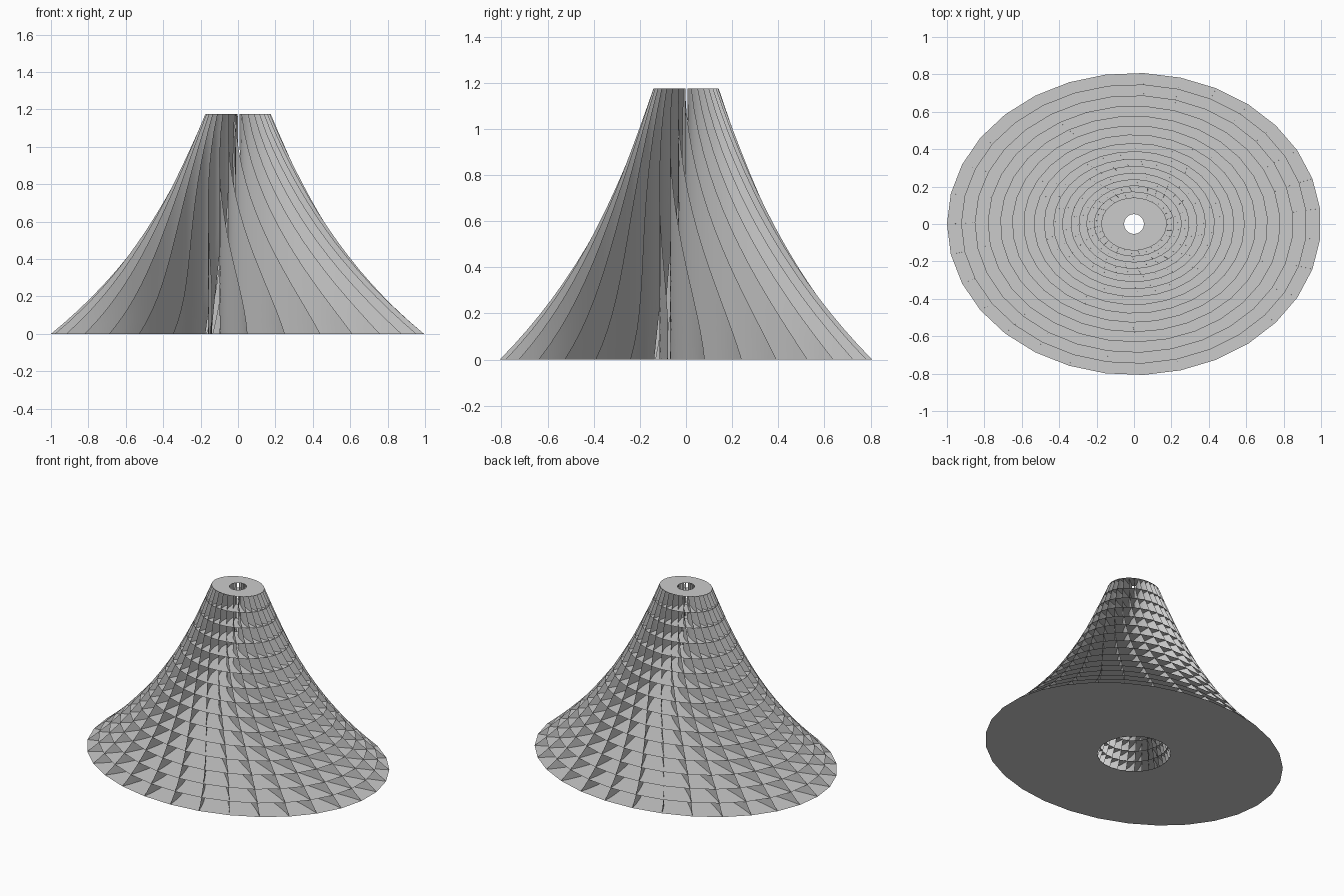
import bpy, bmesh
from math import sin, cos, pi, hypot, log

if "Cube" in bpy.data.objects:
    bpy.data.objects.remove(bpy.data.objects["Cube"])

HEIGHT, FINS, LAYERS = 1.175, 31, 15
DEPTH_RATIO = 0.808      # ellipse depth against width
SWIRL = 0.55             # total turn of each fin from rim to hub, in radians
HUB = 0.15               # radius where the swirl ends
COLUMNS = 9              # divisions along each fin

grey = bpy.data.materials.new("light_grey")
grey.use_nodes = True
grey.diffuse_color = (0.6, 0.6, 0.6, 1)
grey.node_tree.nodes["Principled BSDF"].inputs["Base Color"].default_value = (0.6, 0.6, 0.6, 1)


def level(s):
    """Height fraction; layers sit closer together near the base."""
    return 0.8 * s + 0.2 * s * s


def swirl(rho):
    """Turn of the S-shaped plan curve, radial at both rim and hub."""
    v = min(1, log(rho) / log(HUB))
    return SWIRL * v * v * (3 - 2 * v)


def section(u, k, columns):
    """Points of fin k from bore to outer edge; all heights share one plan curve."""
    flare = 1 - 1.44 * u + 0.9 * u ** 2 - 0.285 * u ** 3
    t = pi + 2 * pi * k / FINS
    hub_angle = t - SWIRL
    bore = (0.017 + 0.205 * flare) / hypot(cos(hub_angle), DEPTH_RATIO * sin(hub_angle))
    points = []
    for i in range(columns + 1):
        rho = bore + (flare - bore) * i / columns
        a = t - swirl(rho)
        points.append((rho * cos(a), DEPTH_RATIO * rho * sin(a), HEIGHT * u))
    return points


def sheet(name, rows, closed=False):
    """Grid of quads through successive rows of points."""
    bm = bmesh.new()
    grid = [[bm.verts.new(p) for p in row] for row in rows]
    if closed:
        grid.append(grid[0])
    for low, high in zip(grid, grid[1:]):
        for i in range(len(low) - 1):
            bm.faces.new((low[i], low[i + 1], high[i + 1], high[i]))
    mesh = bpy.data.meshes.new(name)
    bm.to_mesh(mesh)
    bm.free()
    mesh.materials.append(grey)
    obj = bpy.data.objects.new(name, mesh)
    bpy.context.collection.objects.link(obj)
    return obj


# Horizontal ring shelves; the bottom one faces down
for layer in range(LAYERS + 1):
    ring = [section(level(layer / LAYERS), k, 1) for k in range(FINS)]
    sheet(f"ring_shelf_{layer + 1}", ring if layer else ring[::-1], closed=True)

# Upright fins, swirled in plan and trimmed to the flared outline
for k in range(FINS):
    fin = sheet(f"fin_{k + 1}", [section(level(i / LAYERS), k, COLUMNS) for i in range(LAYERS + 1)])
    fin.data.shade_smooth()
